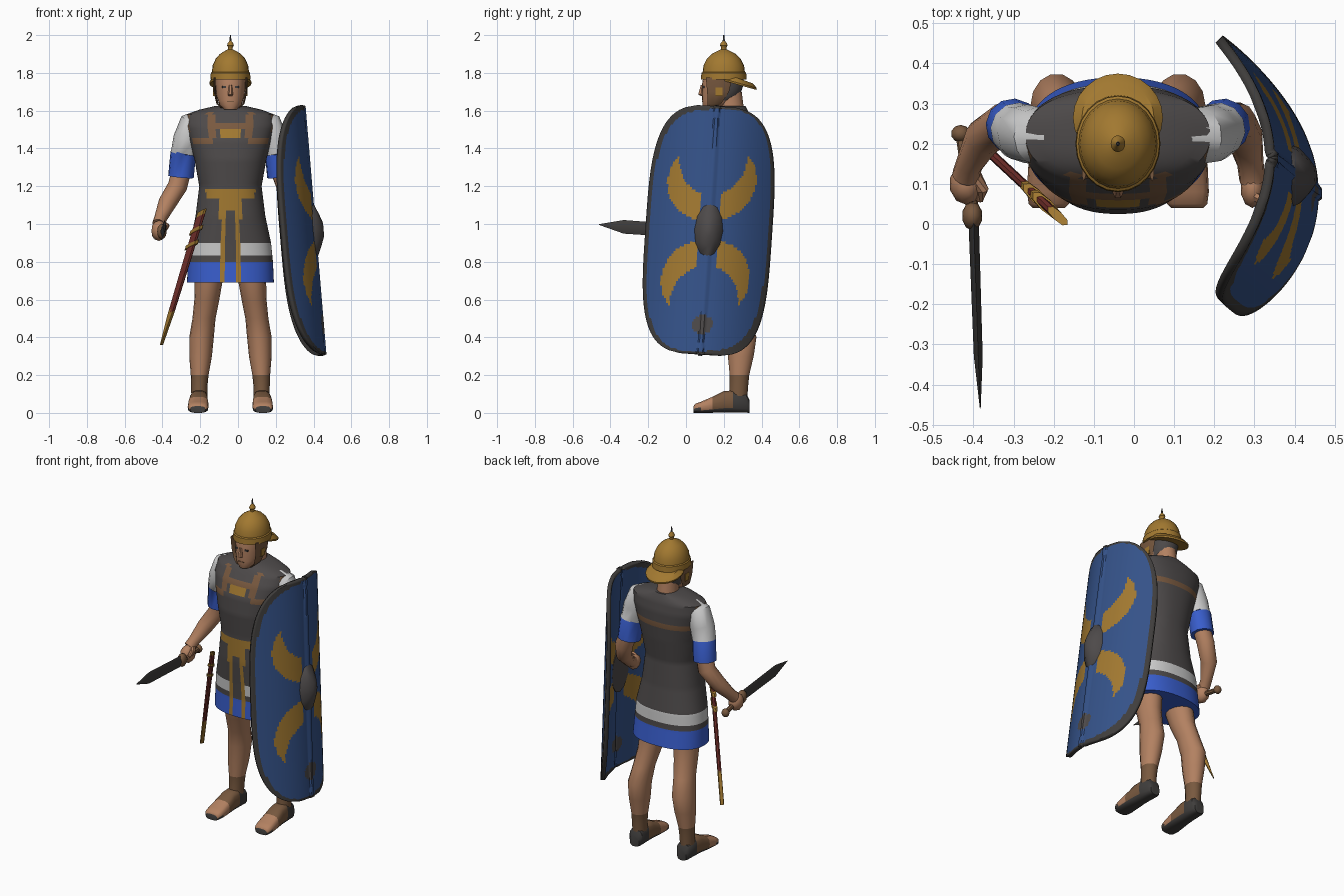
import bpy, bmesh, math
from mathutils import Vector as V

if "Cube" in bpy.data.objects:
    bpy.data.objects.remove(bpy.data.objects["Cube"])

COLOURS = {
    "skin": (0.45, 0.22, 0.12), "gold": (0.36, 0.19, 0.03),
    "mail_grey": (0.075, 0.068, 0.068), "shield_blue": (0.035, 0.085, 0.25),
    "tunic_blue": (0.04, 0.11, 0.6), "white_linen": (0.6, 0.6, 0.6),
    "brown_leather": (0.19, 0.1, 0.05), "scabbard_red": (0.18, 0.03, 0.025),
    "dark_steel": (0.05, 0.047, 0.045)}
MATS = {}
for key, col in COLOURS.items():
    m = bpy.data.materials.new(key)
    m.use_nodes = True
    m.diffuse_color = (*col, 1)
    m.node_tree.nodes["Principled BSDF"].inputs["Base Color"].default_value = (*col, 1)
    MATS[key] = m
CX = -0.04      # body centre line
made = []


def finish(name, bm, paint):
    """Turn a bmesh into an object; paint is a colour name or a rule on face centres."""
    bmesh.ops.recalc_face_normals(bm, faces=bm.faces)
    me = bpy.data.meshes.new(name)
    bm.to_mesh(me)
    bm.free()
    used = []
    for p in me.polygons:
        key = paint if isinstance(paint, str) else paint(p.center)
        if key not in used:
            used.append(key)
            me.materials.append(MATS[key])
        p.material_index = used.index(key)
    ob = bpy.data.objects.new(name, me)
    bpy.context.collection.objects.link(ob)
    made.append(ob)
    return ob


def loft(name, rings, paint, n=16, power=2):
    """Skin a list of (centre, u, v) elliptical rings and cap both ends."""
    bm = bmesh.new()
    sq = lambda a: math.copysign(abs(a) ** (2 / power), a)
    rows = []
    for c, u, v in rings:
        ang = [2 * math.pi * i / n for i in range(n)]
        rows.append([bm.verts.new(V(c) + V(u) * sq(math.cos(a)) + V(v) * sq(math.sin(a))) for a in ang])
    for a, b in zip(rows, rows[1:]):
        for i in range(n):
            bm.faces.new((a[i], a[(i + 1) % n], b[(i + 1) % n], b[i]))
    bm.faces.new(rows[0])
    bm.faces.new(rows[-1])
    return finish(name, bm, paint)


def stack(name, prof, paint, n=16, power=2, step=None):
    """Horizontal rings from (z, x, half x, y, half y) rows, optionally resampled."""
    if step:
        fine = []
        for a, b in zip(prof, prof[1:]):
            k = max(1, round((b[0] - a[0]) / step))
            fine += [[p + (q - p) * i / k for p, q in zip(a, b)] for i in range(k)]
        prof = fine + [prof[-1]]
    return loft(name, [((x, y, z), (hx, 0, 0), (0, hy, 0)) for z, x, hx, y, hy in prof], paint, n, power)


def tube(name, pts, paint, n=12):
    """Round tube along (x, y, z, radius) points."""
    rings = []
    for i, p in enumerate(pts):
        d = V(pts[min(i + 1, len(pts) - 1)][:3]) - V(pts[max(i - 1, 0)][:3])
        u = d.cross(V((0.1, 1, 0.2))).normalized() if abs(d.normalized().y) < 0.9 else d.cross(V((1, 0, 0))).normalized()
        rings.append((p[:3], u * p[3], d.normalized().cross(u) * p[3]))
    return loft(name, rings, paint, n)


def blob(name, c, r, paint):
    bm = bmesh.new()
    bmesh.ops.create_icosphere(bm, subdivisions=2, radius=1)
    for v in bm.verts:
        v.co = V([c[i] + v.co[i] * r[i] for i in range(3)])
    return finish(name, bm, paint)


def box(name, c, s, paint):
    bm = bmesh.new()
    bmesh.ops.create_cube(bm, size=1)
    for v in bm.verts:
        v.co = V([c[i] + v.co[i] * s[i] for i in range(3)])
    return finish(name, bm, paint)


# Mail shirt over tunic, with belt, apron and shoulder straps
def armour(p):
    a, z, front = abs(p.x - CX), p.z, p.y < 0.18
    if front and ((1.13 < z < 1.18 and a < 0.13) or (z < 1.13 and a < 0.055 and not 0.012 < a < 0.022)):
        return "gold"
    if z < 0.805:
        return "tunic_blue"
    if 0.84 < z < 0.9 and a > 0.06 - 0.06 * (not front):
        return "white_linen"
    if front and 1.46 < z < 1.5 and a < 0.06:
        return "gold"
    strap = (1.42 < z < 1.59 and 0.085 < a < 0.12) or (1.42 < z < 1.45 and 0.085 < a < 0.2)
    if (front and (strap or (1.5 < z < 1.53 and a < 0.1))) or (not front and 1.42 < z < 1.45):
        return "brown_leather"
    return "brown_leather" if z > 1.49 and a > 0.215 else "mail_grey"


stack("armoured_tunic", [
    (0.69, CX, 0.23, 0.205, 0.16), (0.8, CX, 0.225, 0.2, 0.15), (0.9, CX, 0.215, 0.195, 0.15),
    (1.04, CX, 0.185, 0.18, 0.145), (1.2, CX, 0.165, 0.175, 0.14), (1.34, CX, 0.19, 0.18, 0.155),
    (1.44, CX, 0.215, 0.19, 0.155), (1.52, CX, 0.235, 0.205, 0.14), (1.58, CX, 0.23, 0.22, 0.115),
    (1.605, CX, 0.165, 0.225, 0.1), (1.625, CX, 0.08, 0.235, 0.08)], armour, 64, 2.3, 0.016)

# Neck, head and face
stack("neck", [(1.55, CX, 0.07, 0.235, 0.08), (1.62, CX, 0.06, 0.235, 0.07), (1.7, CX, 0.06, 0.225, 0.07)], "skin")
stack("head", [(1.605, CX, 0.032, 0.135, 0.04), (1.63, CX, 0.058, 0.155, 0.068), (1.68, CX, 0.074, 0.185, 0.1),
               (1.74, CX, 0.08, 0.195, 0.11), (1.8, CX, 0.08, 0.2, 0.105)],
      lambda p: "skin" if p.y < 0.2 else "mail_grey", 24, 2.2, 0.03)
loft("nose", [((CX, 0.085, 1.735), (0.008, 0, 0), (0, 0.008, 0)),
              ((CX, 0.08, 1.685), (0.014, 0, 0), (0, 0.018, 0)),
              ((CX, 0.088, 1.678), (0.01, 0, 0), (0, 0.01, 0))], "skin", 6)
box("mouth", (CX, 0.089, 1.648), (0.036, 0.008, 0.006), "brown_leather")
for s, side in ((-1, "right"), (1, "left")):
    box(side + "_eye", (CX + s * 0.032, 0.093, 1.725), (0.024, 0.009, 0.01), "dark_steel")
    loft(side + "_cheek_guard", [
        ((CX + s * 0.085, 0.175, 1.775), (0.006, 0, 0), (0, 0.07, 0)),
        ((CX + s * 0.083, 0.17, 1.7), (0.006, 0, 0), (0, 0.058, 0)),
        ((CX + s * 0.068, 0.15, 1.635), (0.006, 0, 0), (0, 0.035, 0)),
        ((CX + s * 0.045, 0.125, 1.615), (0.006, 0, 0), (0, 0.015, 0))], "brown_leather", 8, 3)
    box(side + "_cheek_plate", (CX + s * 0.087, 0.175, 1.7), (0.009, 0.035, 0.045), "gold")

# Helmet bowl with finial, brow band and neck guard
bowl = [(1.765, 0.106), (1.8, 0.104), (1.805, 0.098), (1.84, 0.094), (1.875, 0.078), (1.9, 0.056), (1.917, 0.028),
        (1.925, 0.012), (1.935, 0.012), (1.945, 0.018), (1.958, 0.014), (1.97, 0.005), (2.0, 0.003)]
stack("helmet", [(z, CX, r, 0.2, r * 1.14) for z, r in bowl],
      lambda p: "gold" if p.z < 1.97 else "dark_steel", 24)
loft("neck_guard", [((CX, 0.265, z), (r, 0, 0), (0, r * 0.98, -0.03)) for z, r in ((1.74, 0.11), (1.75, 0.112), (1.775, 0.09))],
     "gold", 24)

# Legs and sandals
for s, side in ((-1, "right"), (1, "left")):
    stack(side + "_leg", [
        (0.07, CX + s * 0.165, 0.042, 0.275, 0.05), (0.14, CX + s * 0.165, 0.043, 0.28, 0.05),
        (0.2, CX + s * 0.163, 0.047, 0.283, 0.053), (0.3, CX + s * 0.158, 0.06, 0.29, 0.07),
        (0.4, CX + s * 0.153, 0.065, 0.295, 0.08), (0.5, CX + s * 0.14, 0.061, 0.27, 0.074),
        (0.6, CX + s * 0.125, 0.066, 0.235, 0.08), (0.7, CX + s * 0.115, 0.074, 0.215, 0.09),
        (0.85, CX + s * 0.105, 0.085, 0.2, 0.1)], lambda p: "brown_leather" if p.z < 0.2 else "skin", 14)
    foot = [(0.335, 0.032, 0.035), (0.32, 0.044, 0.05), (0.25, 0.046, 0.06), (0.2, 0.048, 0.058),
            (0.14, 0.054, 0.043), (0.08, 0.055, 0.03), (0.05, 0.05, 0.025), (0.04, 0.04, 0.018)]
    loft(side + "_sandal", [((CX + s * (0.165 + (0.3 - y) * 0.03), y, h), (w, 0, 0), (0, 0, h)) for y, w, h in foot],
         lambda p: "dark_steel" if p.z < 0.022 or p.y > 0.24 else "skin" if p.y < 0.11 else "brown_leather", 14, 3)


# Arms with linen sleeve and blue cuff
def sleeve(p):
    return "white_linen" if p.z > 1.38 else "tunic_blue"


for s, side in ((-1, "right"), (1, "left")):
    tube(side + "_sleeve", [(CX + s * x, y, z, r) for x, y, z, r in (
        (0.16, 0.22, 1.55, 0.055), (0.2, 0.22, 1.53, 0.072), (0.23, 0.225, 1.45, 0.073),
        (0.245, 0.23, 1.38, 0.07), (0.25, 0.235, 1.375, 0.068), (0.262, 0.245, 1.25, 0.068))], sleeve)
tube("right_forearm", [(-0.29, 0.24, 1.32, 0.052), (-0.32, 0.252, 1.2, 0.052), (-0.375, 0.215, 1.11, 0.048),
                       (-0.41, 0.15, 1.03, 0.034), (-0.42, 0.12, 1.0, 0.034)], "skin")
tube("left_forearm", [(0.21, 0.24, 1.32, 0.052), (0.255, 0.252, 1.2, 0.052), (0.275, 0.22, 1.12, 0.046),
                      (0.29, 0.15, 1.05, 0.033), (0.295, 0.11, 1.03, 0.033)], "skin")
blob("right_hand", (-0.418, 0.1, 0.965), (0.042, 0.052, 0.055), "skin")
tube("right_thumb", [(-0.395, 0.12, 1.0, 0.016), (-0.378, 0.085, 0.99, 0.016), (-0.385, 0.06, 0.97, 0.01)], "skin", 8)
blob("left_hand", (0.295, 0.09, 1.02), (0.03, 0.05, 0.045), "skin")
for i in range(4):
    z = 1.05 - i * 0.022
    tube(f"left_finger_{i + 1}", [(0.3, 0.07, z, 0.012), (0.325, 0.055, z, 0.012), (0.345, 0.07, z, 0.009)], "skin", 6)

# Short sword
loft("sword_blade", [((-0.4, 0.02, 0.96), (0.013, 0, 0), (0, 0, 0.034)), ((-0.388, -0.33, 0.985), (0.011, 0, 0), (0, 0, 0.036)),
                     ((-0.383, -0.46, 0.997), (0.001, 0, 0), (0, 0, 0.002))], "dark_steel", 4)
tube("sword_grip", [(-0.43, 0.22, 0.945, 0.014), (-0.4, 0.02, 0.96, 0.016)], "brown_leather", 8)
blob("sword_guard", (-0.403, 0.02, 0.96), (0.026, 0.036, 0.042), "brown_leather")
blob("sword_pommel", (-0.432, 0.225, 0.945), (0.024, 0.022, 0.026), "brown_leather")

# Scabbard hanging at the right hip
top, tip = V((-0.19, 0.02, 1.07)), V((-0.405, 0.22, 0.36))
wide, thin = V((0.7, -0.65, 0.38)), V((0.68, 0.73, 0))


def scab(name, spans, paint, grow=1.0):
    return loft(name, [(top.lerp(tip, t), wide * w * grow, thin * 0.012 * grow) for t, w in spans], paint, 8, 2.5)


scab("scabbard", [(0, 0.034), (0.04, 0.034), (0.45, 0.03), (0.73, 0.024), (0.76, 0.024), (1, 0.003)],
     lambda p: "gold" if p.z > 1.045 or p.z < 0.54 else "scabbard_red")
for i, t in enumerate((0.13, 0.24)):
    scab(f"scabbard_band_{i + 1}", [(t, 0.036), (t + 0.03, 0.036)], "gold", 1.35)

# Curved shield, leaning outward at the foot
HW, HH, EXP = 0.335, 0.66, 3.5
centre, up, across, out = V((0.405, 0.12, 0.967)), V((-0.084, 0.068, 1)), V((0, 1, -0.068)), V((1, 0, 0.084))


def on_shield(v, u, d=0):
    return centre + up * u + across * v + out * (d - 0.165 * (v / HW) ** 2)


def shield_paint(p):
    q = p - centre
    u, v = q.z, q.y - 0.068 * q.z
    a, b = abs(v), abs(u)
    if ((a + 0.02) / HW) ** EXP + ((b + 0.02) / HH) ** EXP > 1:
        return "dark_steel"
    if math.hypot(v / 0.055, (u + 0.5) / 0.05) < 1:
        return "mail_grey"
    if a > 0.05 and math.hypot(a - 0.03, b - 0.26) < 0.205 and math.hypot(a + 0.02, b - 0.38) > 0.2:
        return "gold"
    return "shield_blue"


bm = bmesh.new()
bmesh.ops.create_grid(bm, x_segments=64, y_segments=100, size=1)
for vert in bm.verts:
    u = vert.co.y * 0.995
    v = vert.co.x * HW * (1 - abs(u) ** EXP) ** (1 / EXP)
    vert.co = on_shield(v, u * HH, 0.008 if abs(v) < 0.014 else 0)
shield = finish("shield", bm, shield_paint)
if shield.data.polygons[0].normal.x < 0:
    shield.data.flip_normals()
solid = shield.modifiers.new("thickness", "SOLIDIFY")
solid.thickness = 0.024
solid.offset = -1
loft("shield_boss", [(on_shield(0, 0, d), across * w, up * h) for d, w, h in (
    (-0.035, 0.085, 0.15), (0.006, 0.07, 0.14), (0.03, 0.045, 0.085), (0.048, 0.02, 0.035))], "mail_grey", 12)

# Smooth rounded parts, keep hard edges
bpy.ops.object.select_all(action="DESELECT")
for ob in made:
    ob.select_set(True)
bpy.context.view_layer.objects.active = made[0]
bpy.ops.object.shade_smooth_by_angle(angle=math.radians(40))
